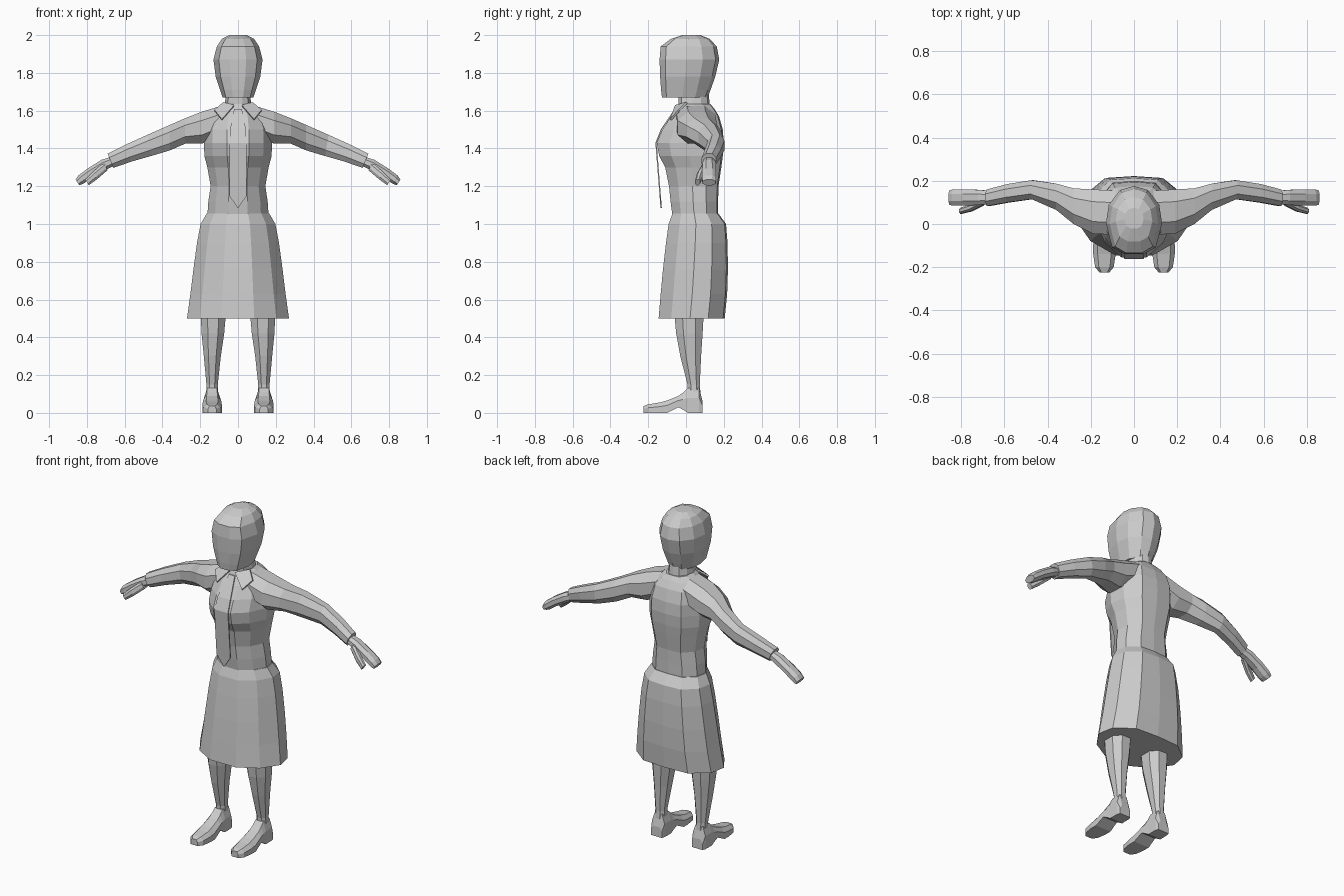
import bpy, bmesh
from mathutils import Vector

GREY = bpy.data.materials.new("plain grey")
GREY.diffuse_color = (0.6, 0.6, 0.6, 1)


def loft(name, rings, mirror=False):
    """Skin a list of equal-length point rings, cap both ends."""
    bm = bmesh.new()
    loops = [[bm.verts.new(p) for p in ring] for ring in rings]
    n = len(loops[0])
    for a, b in zip(loops, loops[1:]):
        for i in range(n):
            j = (i + 1) % n
            bm.faces.new((a[i], a[j], b[j], b[i]))
    bm.faces.new(loops[0])
    bm.faces.new(loops[-1])
    if mirror:
        geo = bmesh.ops.duplicate(bm, geom=bm.verts[:] + bm.edges[:] + bm.faces[:])
        for v in geo["geom"]:
            if isinstance(v, bmesh.types.BMVert):
                v.co.x *= -1
    bmesh.ops.recalc_face_normals(bm, faces=bm.faces)
    me = bpy.data.meshes.new(name)
    bm.to_mesh(me)
    bm.free()
    me.materials.append(GREY)
    ob = bpy.data.objects.new(name, me)
    bpy.context.collection.objects.link(ob)
    return ob


def full(half):
    """Mirror a half outline (front to back) into a closed outline."""
    return half + [(-x, y) for x, y in reversed(half) if x]


BODY = full([(.32, -1), (.75, -.62), (1, -.05), (.93, .5), (.55, .95), (0, 1)])
HEAD = full([(.33, -1), (.78, -.8), (1, -.1), (.9, .45), (.5, .88), (0, 1)])
OCT = full([(.45, -1), (1, -.45), (1, .45), (.45, 1)])


def level(z, w, front, back, shape, cx=0):
    """Horizontal ring."""
    c, r = (front + back) / 2, (back - front) / 2
    return [(cx + w * x, c + r * y, z) for x, y in shape]


def across(x, y0, y1, z0, z1, lean=0):
    """Ring facing along x, leaned so that it follows a drooping arm."""
    return [(x + lean * v, (y0 + y1) / 2 + (y1 - y0) / 2 * u,
             (z0 + z1) / 2 + (z1 - z0) / 2 * v) for u, v in OCT]


# head and neck
loft("head", [level(*s, HEAD) for s in (
    (1.67, .082, -.127, .115), (1.71, .095, -.132, .13), (1.78, .118, -.137, .155),
    (1.87, .13, -.14, .176), (1.94, .112, -.134, .163),
    (1.98, .085, -.08, .125), (2.0, .045, -.02, .075))])
loft("neck", [level(*s, HEAD) for s in (
    (1.57, .075, -.04, .135), (1.64, .07, -.04, .125), (1.69, .062, -.04, .12))])

# shirt body and skirt
loft("torso", [level(*s, BODY) for s in (
    (1.03, .163, -.07, .17), (1.12, .157, -.082, .17), (1.2, .145, -.09, .172),
    (1.3, .162, -.11, .187), (1.36, .178, -.142, .195), (1.43, .18, -.155, .2),
    (1.5, .178, -.125, .195), (1.57, .16, -.08, .175), (1.61, .12, -.05, .15),
    (1.635, .075, -.04, .13))])
loft("skirt", [level(*s, BODY) for s in (
    (.5, .27, -.145, .205), (.63, .252, -.134, .218), (.76, .236, -.122, .222),
    (.9, .217, -.106, .22), (1.0, .198, -.092, .212), (1.055, .166, -.072, .172))])

# necktie hanging clear of the chest
loft("necktie", [[(-w, y, z), (w, y, z), (w, y + .007, z), (-w, y + .007, z)]
     for z, y, w in ((1.61, -.06, .02), (1.5, -.134, .042), (1.43, -.162, .045),
                     (1.3, -.152, .046), (1.15, -.14, .046), (1.085, -.135, .002))])

# pointed collar flaps, as thin plates
flap = [Vector(p) for p in ((.02, -.058, 1.63), (.078, .0, 1.645),
                            (.125, -.04, 1.605), (.085, -.085, 1.555))]
loft("collar", [flap, [p + Vector((0, .008, -.006)) for p in flap]], True)

# sleeves
loft("sleeve", [across(*s) for s in (
    (.09, -.05, .155, 1.47, 1.625), (.19, -.045, .16, 1.425, 1.595),
    (.28, .0, .165, 1.425, 1.56), (.36, .065, .187, 1.39, 1.525),
    (.47, .115, .203, 1.36, 1.472, .01), (.58, .1, .185, 1.33, 1.42, .015),
    (.675, .083, .16, 1.297, 1.372, .015))], True)

# hands and thumbs
loft("hand", [across(*s) for s in (
    (.65, .095, .15, 1.315, 1.36, .01), (.71, .088, .158, 1.288, 1.34, .012),
    (.78, .085, .16, 1.25, 1.295, .014), (.83, .085, .16, 1.215, 1.258, .014),
    (.85, .088, .157, 1.205, 1.235, .01))], True)
loft("thumb", [across(*s) for s in (
    (.7, .085, .12, 1.285, 1.325, .01), (.755, .058, .092, 1.238, 1.28, .01),
    (.8, .047, .075, 1.205, 1.235, .01))], True)

# legs
loft("leg", [level(z, w, f, b, OCT, cx) for z, w, f, b, cx in (
    (.09, .032, .01, .078, .137), (.15, .03, .008, .073, .137),
    (.3, .045, -.03, .08, .136), (.42, .06, -.052, .088, .133),
    (.55, .068, -.064, .095, .13))], True)


# heeled shoes, skinned from toe to heel
def shoe_ring(y, w, z0, z1):
    t = z0 + (z1 - z0) * .6
    return [(.137 + w * x, y, z) for x, z in
            ((-1, z0), (1, z0), (1, t), (.6, z1), (-.6, z1), (-1, t))]


loft("shoe", [shoe_ring(*s) for s in (
    (-.225, .022, .0, .036), (-.2, .043, .0, .045), (-.14, .052, .0, .055),
    (-.1, .052, .0, .066), (-.04, .048, .03, .09), (-.015, .045, .016, .108),
    (.01, .043, .0, .132), (.07, .042, .0, .132), (.088, .036, .0, .06))], True)
